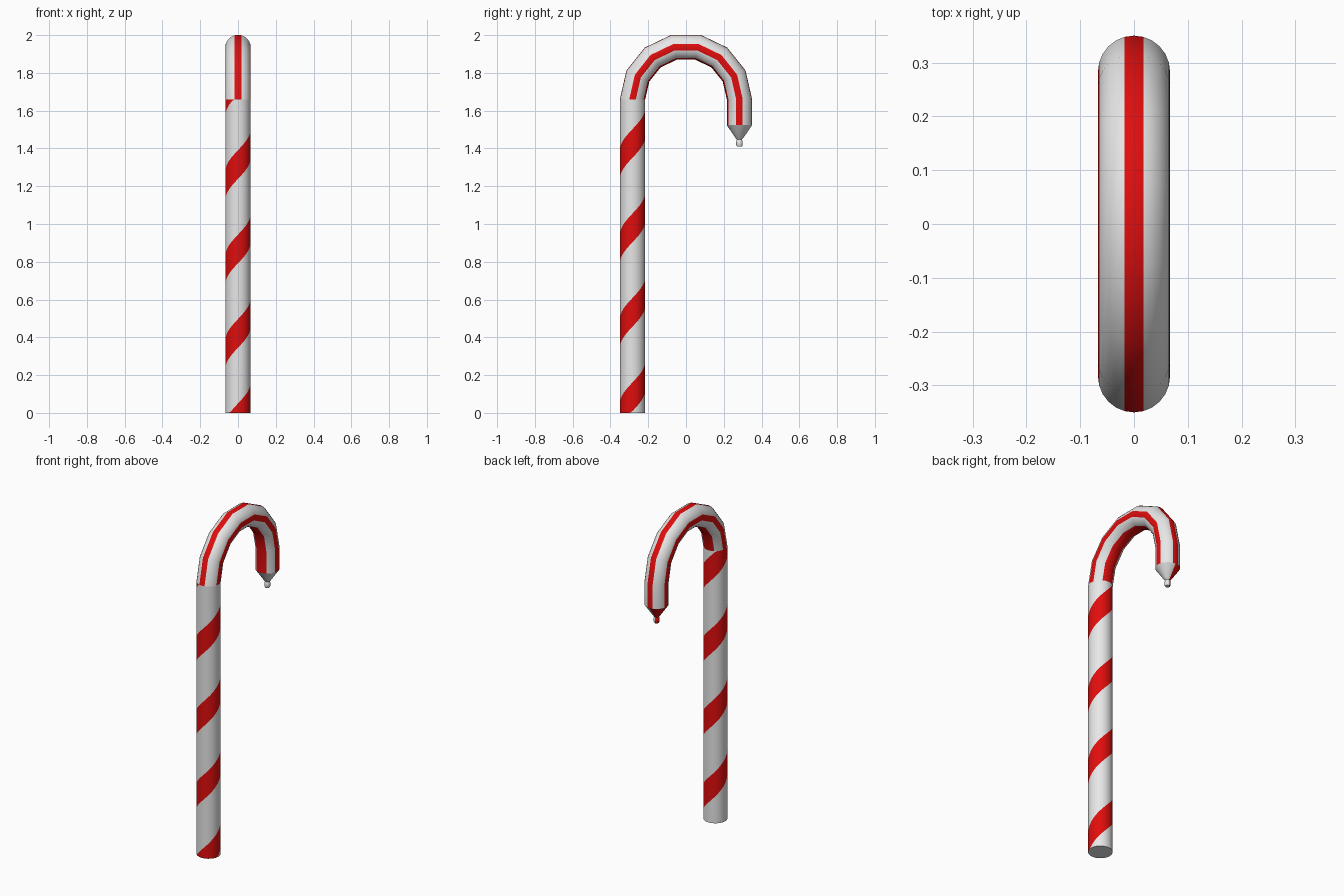
import bpy, bmesh, math
from math import sin, cos, pi, radians

if "Cube" in bpy.data.objects:
    bpy.data.objects.remove(bpy.data.objects["Cube"])

N = 24                 # sides round the cane
R = 0.067              # cane radius
BEND = 0.283           # hook radius
ZB = 1.66              # height where the hook starts
PITCH, LOW, WIDE = 0.447, 0.345, 0.152   # spiral stripe


def material(name, col):
    m = bpy.data.materials.new(name)
    m.diffuse_color = (*col, 1)
    m.use_nodes = True
    m.node_tree.nodes["Principled BSDF"].inputs["Base Color"].default_value = m.diffuse_color
    return m


MATS = [material("white sugar", (0.8, 0.8, 0.8)), material("red stripe", (0.75, 0.004, 0.004))]


def finish(name, bm):
    bmesh.ops.remove_doubles(bm, verts=bm.verts, dist=1e-5)
    bmesh.ops.recalc_face_normals(bm, faces=bm.faces)
    me = bpy.data.meshes.new(name)
    bm.to_mesh(me)
    bm.free()
    for m in MATS:
        me.materials.append(m)
    ob = bpy.data.objects.new(name, me)
    bpy.context.collection.objects.link(ob)
    bpy.ops.object.select_all(action='DESELECT')
    ob.select_set(True)
    bpy.context.view_layer.objects.active = ob
    bpy.ops.object.shade_smooth_by_angle(angle=radians(35))
    return ob


# Shaft: each column is cut where the spiral stripe crosses it
bm = bmesh.new()


def shaft_point(a, z):
    return bm.verts.new((R * sin(a), -BEND - R * cos(a), z))


def levels(a):
    zs = [-9]
    for k in range(-3, 6):
        z = LOW + PITCH * (k + a / (2 * pi))
        zs += [z, z + WIDE]
    return [min(max(z, 0), ZB) for z in zs + [9]]


for i in range(N):
    a, b = 2 * pi * i / N, 2 * pi * (i + 1) / N
    la, lb = levels(a), levels(b)
    for j in range(len(la) - 1):
        pts = [(a, la[j]), (b, lb[j]), (b, lb[j + 1]), (a, la[j + 1])]
        pts = [p for n, p in enumerate(pts) if p not in pts[:n]]
        if len(pts) > 2:
            f = bm.faces.new([shaft_point(*p) for p in pts])
            f.material_index = j % 2
bm.faces.new([shaft_point(2 * pi * i / N, 0) for i in range(N)])
finish("shaft", bm)

# Hook: rings along a seven-step bend, then a short straight end
bm = bmesh.new()
path = [(-BEND * cos(pi * i / 7), ZB + BEND * sin(pi * i / 7), pi * i / 7) for i in range(8)]
path.append((BEND, 1.523, pi))
rings = []
for y, z, t in path:
    ring = []
    for i in range(N):
        a = 2 * pi * i / N              # 0 is the outer side of the bend
        o = R * cos(a)
        ring.append(bm.verts.new((R * sin(a), y - o * cos(t), z + o * sin(t))))
    rings.append(ring)
for r, s in zip(rings, rings[1:]):
    for i in range(N):
        f = bm.faces.new((r[i], r[(i + 1) % N], s[(i + 1) % N], s[i]))
        mid = (i + 0.5) * 360 / N
        half = 30 if 90 < mid < 270 and abs(mid - 180) < 45 else 15
        gap = abs((mid + 45) % 90 - 45)
        f.material_index = int(gap < half)
finish("hook", bm)

# Tapered end and small bead, red on the back left
bm = bmesh.new()
profile = [(R, 1.523), (0.019, 1.453), (0.013, 1.447), (0.017, 1.437), (0.017, 1.418), (0.013, 1.41)]
rings = [[bm.verts.new((r * sin(2 * pi * i / N), BEND - r * cos(2 * pi * i / N), z)) for i in range(N)]
         for r, z in profile]
for r, s in zip(rings, rings[1:]):
    for i in range(N):
        f = bm.faces.new((r[i], r[(i + 1) % N], s[(i + 1) % N], s[i]))
        f.material_index = int(abs((i + 0.5) * 360 / N - 225) < 50)
bm.faces.new(rings[-1])
finish("tip", bm)
